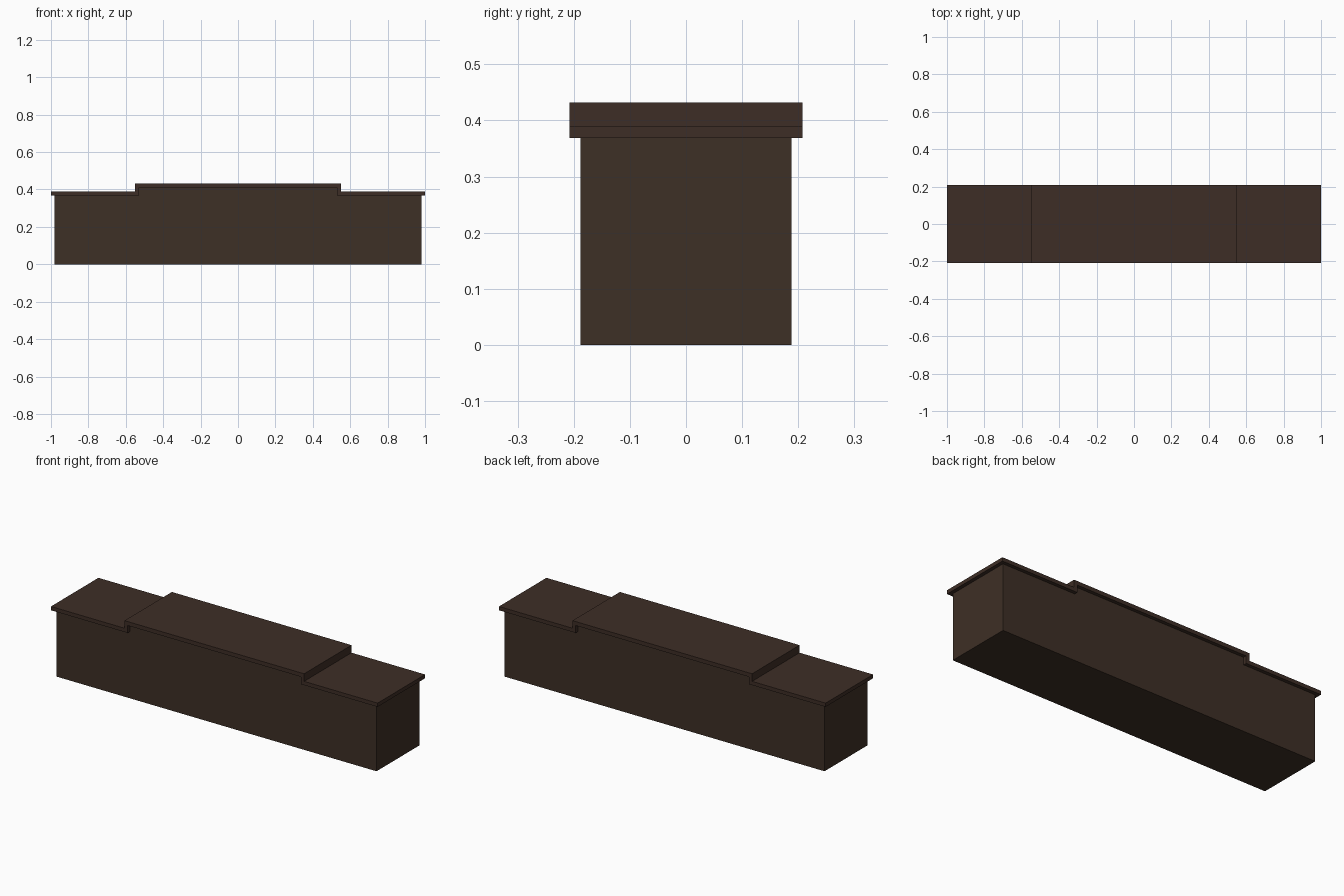
import bpy, bmesh

if "Cube" in bpy.data.objects:
    bpy.data.objects.remove(bpy.data.objects["Cube"])

def material(name, rgb):
    m = bpy.data.materials.new(name)
    m.diffuse_color = (*rgb, 1)
    m.use_nodes = True
    m.node_tree.nodes["Principled BSDF"].inputs["Base Color"].default_value = m.diffuse_color
    return m

body_mat = material("dark brown wall", (0.048, 0.029, 0.019))
roof_mat = material("dark brown roof", (0.048, 0.027, 0.019))

def extrude_profile(name, half, depth, mat):
    """Mirror a right-half xz outline pair (upper, lower) and extrude it along y."""
    upper, lower = half
    right = list(reversed(lower)) if lower else []
    pts = [(-x, z) for x, z in reversed(upper)] + upper
    pts += right + [(-x, z) for x, z in reversed(right)]
    bm = bmesh.new()
    face = bm.faces.new([bm.verts.new((x, -depth, z)) for x, z in pts])
    ext = bmesh.ops.extrude_face_region(bm, geom=[face])
    verts = [v for v in ext["geom"] if isinstance(v, bmesh.types.BMVert)]
    bmesh.ops.translate(bm, verts=verts, vec=(0, 2 * depth, 0))
    bmesh.ops.recalc_face_normals(bm, faces=bm.faces)
    me = bpy.data.meshes.new(name)
    bm.to_mesh(me)
    bm.free()
    me.materials.append(mat)
    ob = bpy.data.objects.new(name, me)
    bpy.context.collection.objects.link(ob)
    return ob

# Solid body, raised in the middle under the roof
extrude_profile("body", ([(0.53, 0.41), (0.53, 0.369), (0.98, 0.369)],
                         [(0.98, 0.0)]), 0.188, body_mat)

# Thin overhanging stepped roof slab
extrude_profile("stepped_roof", ([(0.55, 0.432), (0.55, 0.39), (1.0, 0.39)],
                                 [(0.53, 0.41), (0.53, 0.369), (1.0, 0.369)]),
                0.2075, roof_mat)
